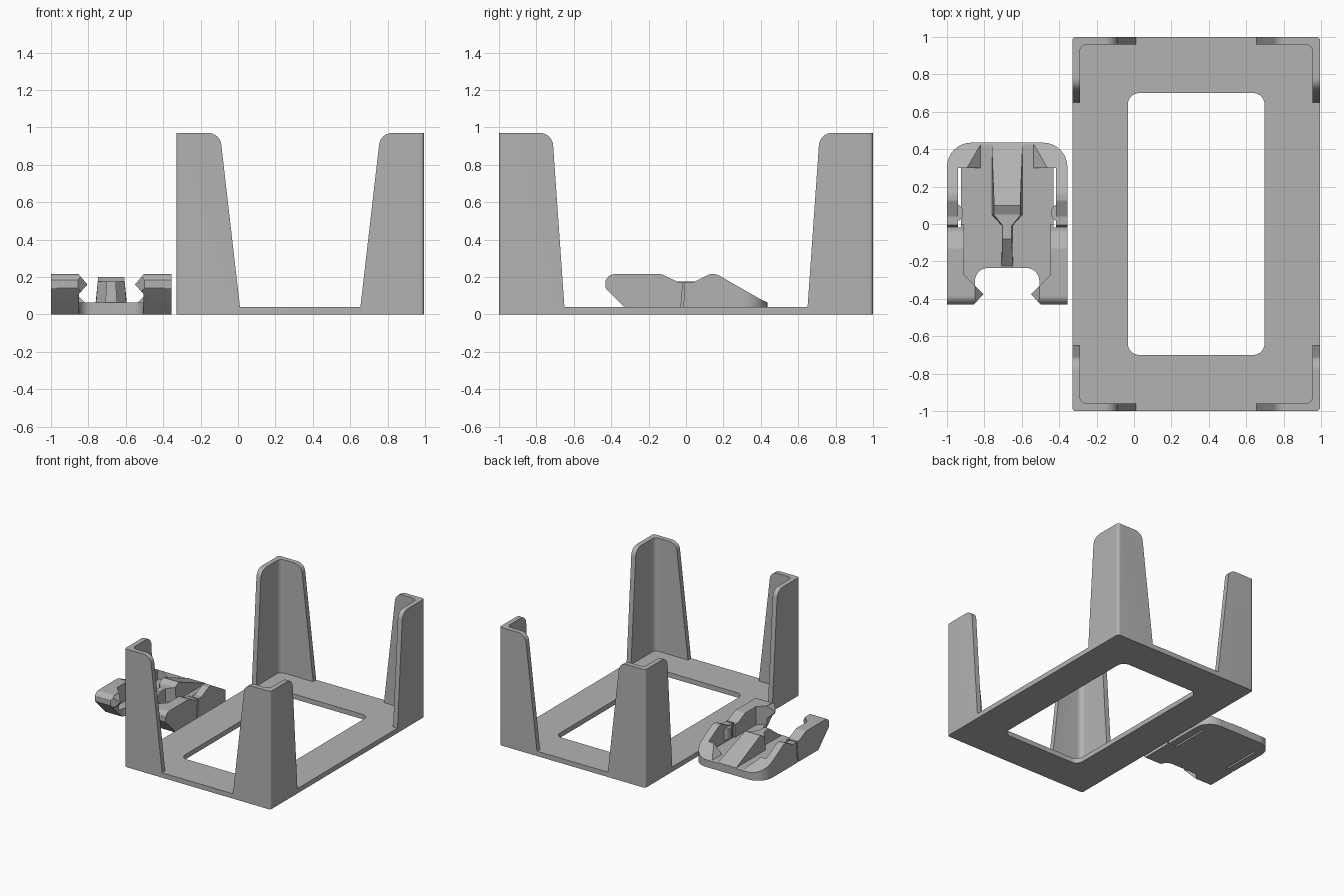
import bpy, bmesh, math
from mathutils import Vector

if "Cube" in bpy.data.objects:
    bpy.data.objects.remove(bpy.data.objects["Cube"])

grey = bpy.data.materials.new("plain grey")
grey.use_nodes = True
COLOUR = (0.45, 0.45, 0.45, 1)
grey.diffuse_color = COLOUR
grey.node_tree.nodes["Principled BSDF"].inputs["Base Color"].default_value = COLOUR

TRAY_X, CLIP_X = 0.3325, -0.678


def rounded(corners, steps=8):
    """Polygon from (u, v) or (u, v, radius) corners, with true arc fillets."""
    out = []
    for i, c in enumerate(corners):
        p = Vector(c[:2])
        if len(c) == 2:
            out.append(p)
            continue
        a = (Vector(corners[i - 1][:2]) - p).normalized()
        b = (Vector(corners[(i + 1) % len(corners)][:2]) - p).normalized()
        half = a.angle(b) / 2
        centre = p + (a + b).normalized() * c[2] / math.sin(half)
        start = p + a * c[2] / math.tan(half) - centre
        end = p + b * c[2] / math.tan(half) - centre
        sweep = math.pi - 2 * half
        for k in range(steps + 1):
            t = k / steps
            out.append(centre + (start * math.sin((1 - t) * sweep)
                                 + end * math.sin(t * sweep)) / math.sin(sweep))
    return out


def prism(name, corners, axis, lo, hi, x=0.0):
    """Extrude a polygon along an axis: z uses (x, y), y uses (x, z), x uses (y, z)."""
    place = {"z": lambda u, v, w: (u, v, w),
             "y": lambda u, v, w: (u, w, v),
             "x": lambda u, v, w: (w, u, v)}[axis]
    pts = rounded(corners)
    bm = bmesh.new()
    low = [bm.verts.new(place(p.x, p.y, lo)) for p in pts]
    top = [bm.verts.new(place(p.x, p.y, hi)) for p in pts]
    bm.faces.new(low)
    bm.faces.new(top)
    for i in range(len(pts)):
        bm.faces.new((low[i - 1], low[i], top[i], top[i - 1]))
    bmesh.ops.recalc_face_normals(bm, faces=bm.faces)
    mesh = bpy.data.meshes.new(name)
    bm.to_mesh(mesh)
    bm.free()
    mesh.materials.append(grey)
    ob = bpy.data.objects.new(name, mesh)
    ob.location.x = x
    bpy.context.collection.objects.link(ob)
    return ob


def activate(ob):
    bpy.ops.object.select_all(action="DESELECT")
    ob.select_set(True)
    bpy.context.view_layer.objects.active = ob


def combine(ob, operation, *others):
    """Apply booleans and discard the helper solids."""
    for other in others:
        other.hide_render = True
        mod = ob.modifiers.new("shape", "BOOLEAN")
        mod.operation, mod.object, mod.solver = operation, other, "EXACT"
        activate(ob)
        bpy.ops.object.modifier_apply(modifier=mod.name)
        bpy.data.objects.remove(other)


def finish(ob, mirror=(False, False, False)):
    if any(mirror):
        mod = ob.modifiers.new("mirror", "MIRROR")
        mod.use_axis = mirror
        mod.use_mirror_merge = False
    activate(ob)
    bpy.ops.object.shade_smooth_by_angle(angle=math.radians(25))


def box(u, v, r):
    return [(-u, -v, r), (u, -v, r), (u, v, r), (-u, v, r)]


# Tray: framed base
W, L, WALL, TOP = 0.6625, 1.0, 0.04, 0.97
base = prism("tray_base", box(W, L, 0.02), "z", 0, 0.04, TRAY_X)
combine(base, "DIFFERENCE", prism("opening", box(0.365, 0.7, 0.06), "z", -0.1, 0.1, TRAY_X))
finish(base)

# Tray: one tapered corner upright, mirrored to all four corners
x_end, y_end = 0.322, 0.65
upright = prism("corner_upright", [
    (W, L, 0.02), (x_end, L), (x_end, L - WALL), (W - WALL, L - WALL, 0.04),
    (W - WALL, y_end), (W, y_end)], "z", 0.02, TOP, TRAY_X)
combine(upright, "INTERSECT",
        prism("front_taper", [(W + 0.1, 0), (x_end, 0), (x_end, 0.04),
                              (x_end + 0.107, TOP, 0.07), (W + 0.1, TOP)],
              "y", 0.5, 1.1, TRAY_X),
        prism("side_taper", [(L + 0.1, 0), (y_end, 0), (y_end, 0.04),
                             (y_end + 0.065, TOP, 0.07), (L + 0.1, TOP)],
              "x", 0.2, 0.8, TRAY_X))
finish(upright, (True, True, False))


# Clip: shared side outline, spring slot and slit
HALF, BACK, FRONT, DECK = 0.322, 0.435, -0.43, 0.065


def side_outline():
    return prism("side_outline", [
        (-0.29, 0), (BACK, 0), (BACK, 0.06), (0.165, 0.215, 0.05), (0.125, 0.215, 0.03),
        (0.04, 0.172, 0.03), (-0.04, 0.172, 0.03), (-0.13, 0.215, 0.03),
        (-0.405, 0.215, 0.045), (-0.45, 0.16, 0.04)], "x", -0.4, 0.4, CLIP_X)


def slits(sign=1):
    slot = [(sign * 0.247, -0.02), (sign * 0.262, -0.02),
            (sign * 0.262, 0.3), (sign * 0.247, 0.3)]
    slit = [(-0.04, -0.02), (-0.024, -0.02), (-0.012, 0.07), (-0.002, 0.25),
            (-0.012, 0.25), (-0.024, 0.07)]
    ends = sorted((sign * 0.25, sign * 0.4))
    return (prism("slot", slot, "z", -0.1, 0.3, CLIP_X),
            prism("slit", slit, "x", *ends, CLIP_X))


# Clip: deck plate with a rounded notch at the front
deck = prism("clip_deck", [
    (-HALF, FRONT), (-0.172, FRONT), (-0.172, -0.235, 0.07), (0.172, -0.235, 0.07),
    (0.172, FRONT), (HALF, FRONT), (HALF, BACK, 0.13), (-HALF, BACK, 0.13)],
    "z", 0, DECK, CLIP_X)
combine(deck, "INTERSECT", side_outline())
combine(deck, "DIFFERENCE", *slits(1), *slits(-1))
finish(deck)

# Clip: front jaws with pointed hooks
jaw = prism("front_jaw", [
    (HALF, FRONT), (HALF, 0), (0.232, 0), (0.232, -0.27),
    (0.127, -0.375), (0.178, FRONT)], "z", 0, 0.22, CLIP_X)
combine(jaw, "INTERSECT", side_outline(),
        prism("hook_outline", [(0.4, 0), (0.4, 0.3), (0.172, 0.3), (0.172, 0.212),
                               (0.127, 0.16), (0.172, 0.11), (0.172, 0)],
              "y", -0.5, 0.1, CLIP_X))
combine(jaw, "DIFFERENCE", *slits())
finish(jaw, (True, False, False))

# Clip: rear spring arms with sloped corner blocks
arm = prism("rear_arm", [
    (HALF, -0.04), (HALF, BACK, 0.13), (0.142, BACK), (0.142, 0.3),
    (0.262, 0.3), (0.262, -0.04)], "z", 0, 0.22, CLIP_X)
combine(arm, "INTERSECT", side_outline(),
        prism("corner_slope", [(0.4, 0), (0.142, 0), (0.142, DECK), (0.242, 0.165),
                               (0.242, 0.3), (0.4, 0.3)], "y", -0.1, 0.5, CLIP_X))
slot, slit = slits()
bpy.data.objects.remove(slot)
combine(arm, "DIFFERENCE", slit,
        prism("front_clearance", [(-0.1, -0.1), (-0.04, -0.1), (-0.024, 0.07),
                                  (-0.012, 0.25), (-0.1, 0.25)], "x", 0.2, 0.4, CLIP_X))
finish(arm, (True, False, False))

# Clip: rounded catches inside the arms
catch = prism("arm_catch", [(0.3, 0.015), (0.3, 0.105), (0.235, 0.105, 0.04),
                            (0.235, 0.015, 0.04)], "z", 0.075, 0.165, CLIP_X)
finish(catch, (True, False, False))

# Clip: central ramp that narrows into a stem
outline = [(0.083, BACK), (0.083, 0.05), (0.028, -0.01), (0.028, -0.08), (0.031, -0.225)]
ramp = prism("centre_ramp", outline + [(-x, y) for x, y in reversed(outline)],
             "z", 0.04, 0.25, CLIP_X)
combine(ramp, "INTERSECT", prism("ramp_outline", [
    (BACK, 0.04), (BACK, DECK), (0.1, 0.2), (0.05, 0.175), (-0.08, 0.175),
    (-0.225, DECK), (-0.225, 0.04)], "x", -0.2, 0.2, CLIP_X))
for v in ramp.data.vertices:
    v.co.x *= 1 - max(0, v.co.z - DECK) * 1.2
finish(ramp)
